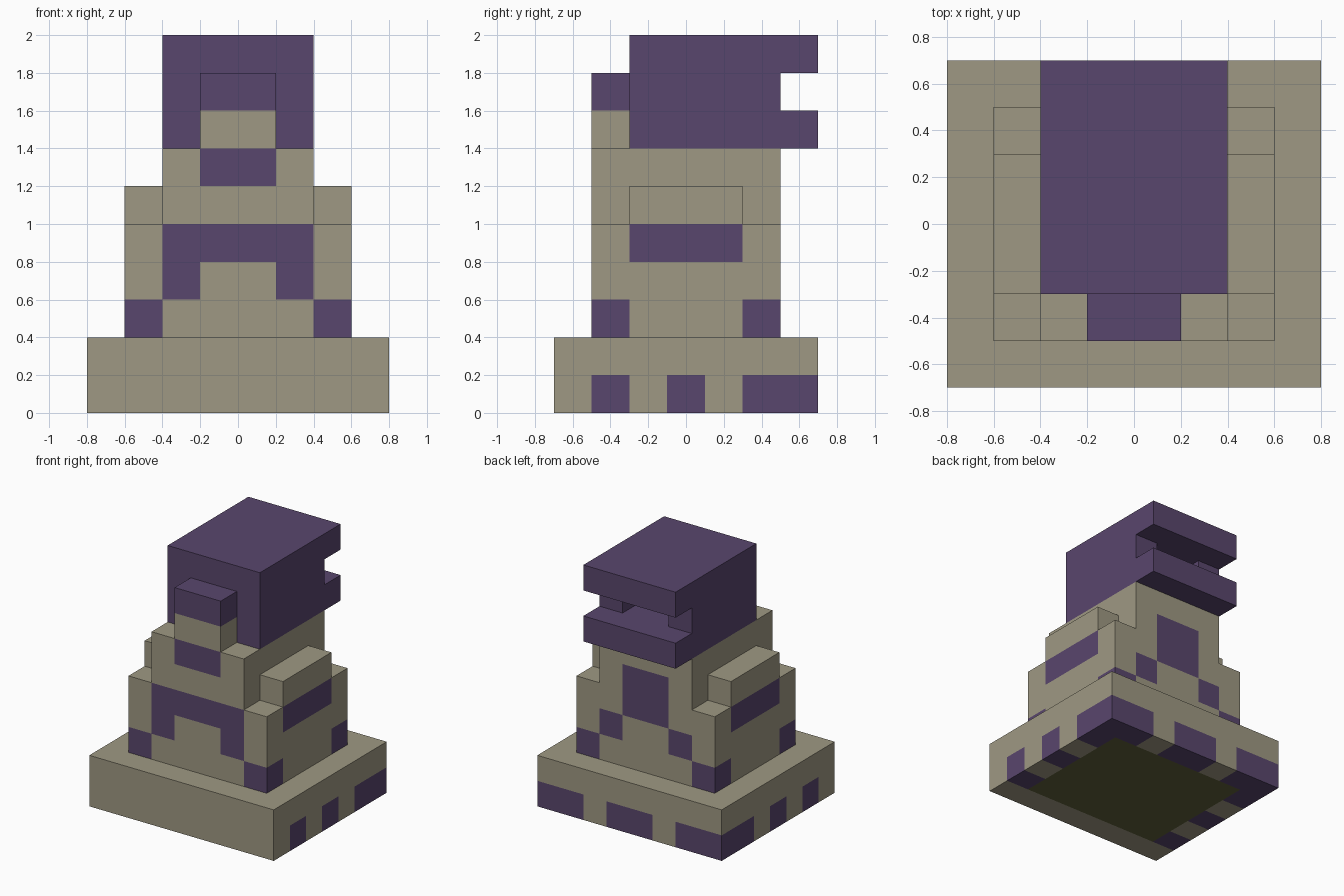
import bpy, bmesh

if "Cube" in bpy.data.objects:
    bpy.data.objects.remove(bpy.data.objects["Cube"])

# All dimensions are in tenths of a unit; the model is built of cubes 2 tenths wide.
U, S = 0.1, 2


def material(name, srgb):
    m = bpy.data.materials.new(name)
    lin = [((c / 255 + 0.055) / 1.055) ** 2.4 for c in srgb]
    m.diffuse_color = (*lin, 1)
    m.use_nodes = True
    m.node_tree.nodes["Principled BSDF"].inputs["Base Color"].default_value = m.diffuse_color
    return m


MATS = [material("tan_stone", (159, 153, 131)),
        material("purple", (89, 70, 109)),
        material("dark_olive", (97, 97, 59))]
TAN, PURPLE, OLIVE = range(3)


def block(x0, x1, y0, y1, z0, z1):
    return {(x, y, z) for x in range(x0, x1, S)
            for y in range(y0, y1, S) for z in range(z0, z1, S)}


def pair(x0, x1, *rest):
    """A block and its mirror image across x = 0."""
    return block(x0, x1, *rest) | block(-x1, -x0, *rest)


# Solid parts
parts = {
    "base": block(-8, 8, -7, 7, 0, 4),
    "lower_body": block(-6, 6, -5, 5, 4, 10),
    "torso": block(-4, 4, -5, 5, 10, 14),
    "shoulders": pair(4, 6, -3, 3, 10, 12),
    "nose": block(-2, 2, -5, -3, 14, 18),
    "head": (block(-4, 4, -3, 7, 14, 20)
             - block(-4, 4, 5, 7, 16, 18)       # slot across the back
             - block(-2, 2, 3, 5, 16, 18)),     # recess inside the slot
}

# Purple cubes
purple = (
    parts["head"]
    | block(-2, 2, -5, -3, 16, 18)      # nose tip
    | block(-2, 2, -5, -3, 12, 14)      # mouth
    | block(-4, 4, -5, -3, 8, 10)       # arch on the front
    | pair(2, 4, -5, -3, 6, 8)          # arch legs
    | pair(4, 6, -3, 3, 8, 10)          # side panels
    | pair(4, 6, -5, -3, 4, 6)          # front feet
    | pair(4, 6, 3, 5, 4, 6)            # back feet
    | block(-2, 2, 3, 5, 8, 12)         # back panel
    | pair(2, 4, 3, 5, 6, 8)            # back panel corners
    | pair(6, 8, -5, -3, 0, 2)          # base trim, sides
    | pair(6, 8, -1, 1, 0, 2)
    | pair(6, 8, 3, 7, 0, 2)
    | pair(4, 8, 5, 7, 0, 2)            # base trim, back
    | block(-2, 2, 5, 7, 0, 2)
)
olive = block(-6, 6, -5, 5, 0, 2)       # underside centre
solid = set().union(*parts.values())


def build(name, cells):
    """Make a mesh from the outward faces of the cubes."""
    bm = bmesh.new()
    for c in sorted(cells):
        color = PURPLE if c in purple else OLIVE if c in olive else TAN
        for axis in range(3):
            a, b = (axis + 1) % 3, (axis + 2) % 3
            for side in (0, 1):
                n = list(c)
                n[axis] += S if side else -S
                if tuple(n) in solid:
                    continue
                ring = [(0, 0), (1, 0), (1, 1), (0, 1)]
                verts = []
                for da, db in (ring if side else ring[::-1]):
                    p = list(c)
                    p[axis] += S * side
                    p[a] += S * da
                    p[b] += S * db
                    verts.append(bm.verts.new([v * U for v in p]))
                bm.faces.new(verts).material_index = color
    bmesh.ops.remove_doubles(bm, verts=bm.verts, dist=0.001)
    mesh = bpy.data.meshes.new(name)
    bm.to_mesh(mesh)
    bm.free()
    for m in MATS:
        mesh.materials.append(m)
    bpy.context.collection.objects.link(bpy.data.objects.new(name, mesh))


for part_name, part_cells in parts.items():
    build(part_name, part_cells)
